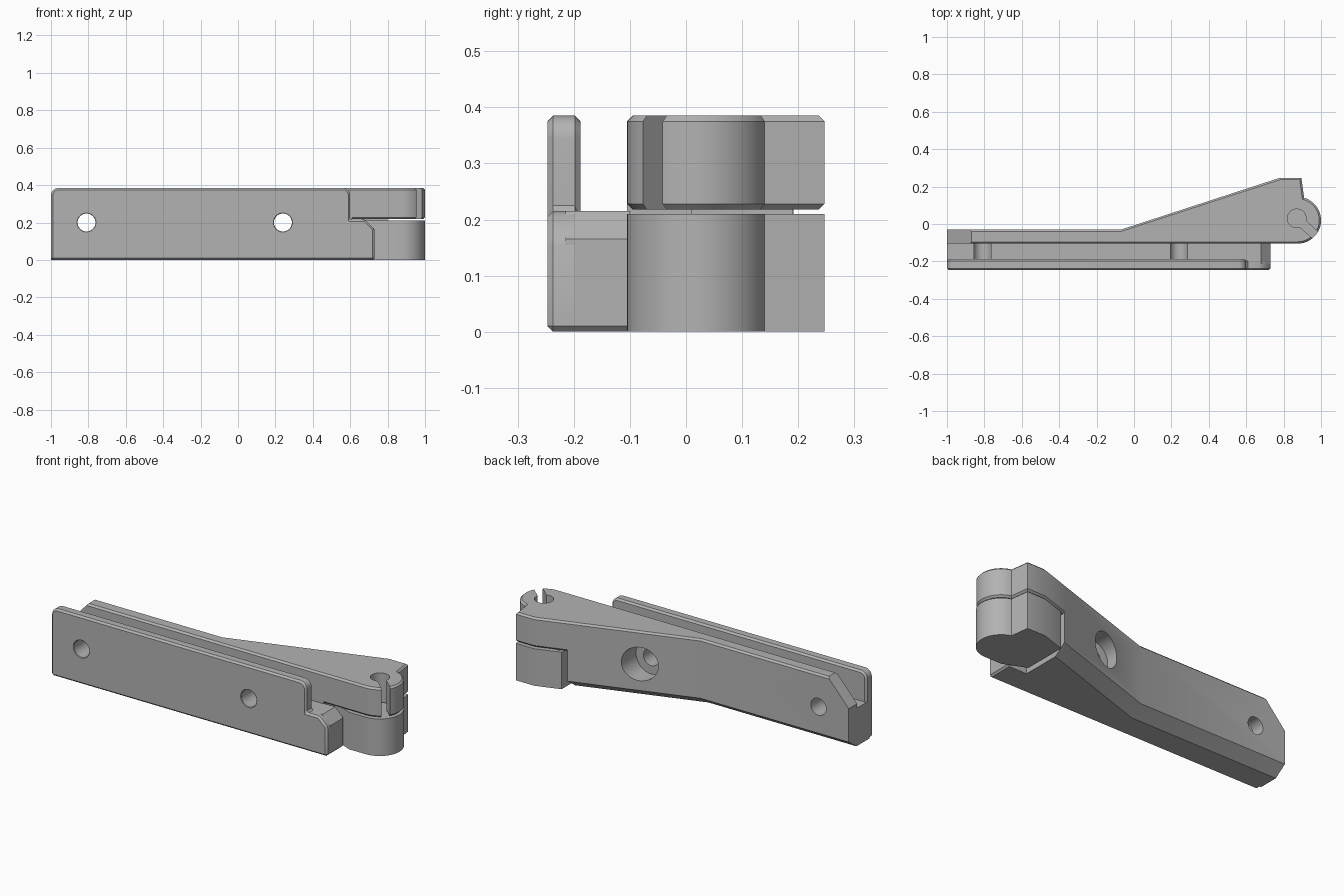
import bpy
import bmesh
from math import sin, cos, radians
from mathutils import Vector

if "Cube" in bpy.data.objects:
    bpy.data.objects.remove(bpy.data.objects["Cube"])

grey = bpy.data.materials.new("plain grey")
grey.use_nodes = True
COLOUR = (0.45, 0.45, 0.45, 1)
grey.diffuse_color = COLOUR
grey.node_tree.nodes["Principled BSDF"].inputs["Base Color"].default_value = COLOUR


def loft(name, rings):
    """Skin a closed solid through matching rings of 3D points."""
    bm = bmesh.new()
    loops = [[bm.verts.new(p) for p in ring] for ring in rings]
    n = len(loops[0])
    for a, b in zip(loops, loops[1:]):
        for i in range(n):
            j = (i + 1) % n
            bm.faces.new((a[i], a[j], b[j], b[i]))
    bm.faces.new(loops[0])
    bm.faces.new(loops[-1])
    bmesh.ops.recalc_face_normals(bm, faces=bm.faces)
    mesh = bpy.data.meshes.new(name)
    bm.to_mesh(mesh)
    bm.free()
    mesh.materials.append(grey)
    ob = bpy.data.objects.new(name, mesh)
    bpy.context.collection.objects.link(ob)
    return ob


def arc(cx, cy, r, start, end, steps):
    angles = [radians(start + (end - start) * i / steps) for i in range(steps + 1)]
    return [(cx + r * cos(a), cy + r * sin(a)) for a in angles]


def along_y(name, profile, y0, y1):
    return loft(name, [[(x, y, z) for x, z in profile] for y in (y0, y1)])


def along_z(name, profile, z0, z1):
    return loft(name, [[(x, y, z) for x, y in profile] for z in (z0, z1)])


def inset(profile, d):
    """Mitred inward offset of a counter-clockwise outline."""
    pts = [Vector(p) for p in profile]
    out = []
    for i, p in enumerate(pts):
        a = (p - pts[i - 1]).normalized()
        b = (pts[(i + 1) % len(pts)] - p).normalized()
        na, nb = Vector((-a.y, a.x)), Vector((-b.y, b.x))
        out.append(tuple(p + (na + nb) * d / (1 + na.dot(nb))))
    return out


def finish(ob, cutters=(), bevel=0):
    """Bevel, cut, apply and shade a part."""
    if bevel:
        m = ob.modifiers.new("edge", 'BEVEL')
        m.width, m.segments = bevel, 1
        m.limit_method, m.angle_limit = 'ANGLE', radians(30)
    for c in cutters:
        m = ob.modifiers.new("cut", 'BOOLEAN')
        m.operation, m.solver, m.object = 'DIFFERENCE', 'EXACT', c
    graph = bpy.context.evaluated_depsgraph_get()
    ob_mesh = bpy.data.meshes.new_from_object(ob.evaluated_get(graph))
    ob.modifiers.clear()
    ob.data = ob_mesh
    bpy.ops.object.select_all(action='DESELECT')
    ob.select_set(True)
    bpy.context.view_layer.objects.active = ob
    bpy.ops.object.shade_smooth_by_angle(angle=radians(25))


# Cutters: screw holes, counterbore, end slope, pin seat and its slot
HOLES = (-0.81, 0.24)
HOLE_Z, TOP = 0.2, 0.385
holes = [along_y("hole_cutter", arc(x, HOLE_Z, 0.048, 0, 350, 35), -0.5, 0.5) for x in HOLES]
rims = [loft("rim_cutter", [[(px, y, pz) for px, pz in arc(x, HOLE_Z, r, 0, 350, 35)]
                            for y, r in ((-0.26, 0.064), (-0.238, 0.042))]) for x in HOLES]
bore = along_y("bore_cutter", arc(HOLES[1], HOLE_Z, 0.095, 0, 350, 35), -0.03, 0.5)
slope = along_y("slope_cutter", [(-0.78, 0.485), (-1.1, 0.128), (-1.1, 0.485)], -0.3, 0.2)
seat = along_z("seat_cutter", arc(0.87, 0.03, 0.05, 0, 350, 35), 0.1, 0.5)
d, w = Vector((cos(radians(-42)), sin(radians(-42)))), 0.023
side, c = Vector((-d.y, d.x)) * w, Vector((0.87, 0.03))
slot = along_z("slot_cutter", [c - side, c + d * 0.3 - side, c + d * 0.3 + side, c + side], 0.1, 0.5)

# Front plate with rounded top corners and a step at the hinge end
R = 0.04
step = [(0.73, 0.165), (0.68, 0.215)]
plate = along_y("front_plate",
                [(-1, 0), (0.73, 0)] + step + [(0.6, 0.215)]
                + arc(0.6 - R, TOP - R, R, 0, 90, 6) + arc(R - 1, TOP - R, R, 90, 180, 6),
                -0.247, -0.188)
finish(plate, holes + rims, bevel=0.01)

# Channel floor joining the plate to the arm
floor = along_y("channel_floor", [(-1, 0), (0.72, 0), (0.73, 0.01)] + step + [(-1, 0.215)], -0.215, -0.1)
finish(floor, holes)

# Arm: one chamfered section carried along its length, flaring to the back
FRONT, CH = -0.105, 0.01
BEND, CREST = Vector((-0.07, -0.03)), Vector((0.78, 0.247))


def back_y(x):
    t = max(0, (x - BEND.x) / (CREST.x - BEND.x))
    return BEND.y + t * (CREST.y - BEND.y)


def section(x):
    b = back_y(x)
    return [(x, y, z) for y, z in (
        (FRONT, 0), (b - 0.07, 0), (b, 0.05), (b, TOP - CH),
        (b - CH, TOP), (FRONT + CH, TOP), (FRONT, TOP - CH))]


arm = loft("arm", [section(x) for x in (-1, BEND.x, 0.61)])
finish(arm, holes + [bore, slope])

# Hinge head with chamfered rims and an open pin seat
tip = arc(0.875, 0.02, 0.125, -90, 74, 24) + [(0.895, 0.247), tuple(CREST)]
outline = [(0.59, FRONT)] + tip + [(0.59, back_y(0.59))]
small = inset(outline, CH)
head = loft("hinge_head", [[(x, y, z) for x, y in ring] for ring, z in (
    (small, 0.218), (outline, 0.228), (outline, TOP - CH), (small, TOP))])
finish(head, [seat, slot])

# Lower hinge block below the head, and the neck that joins them
block = along_z("hinge_block", [(0.77, FRONT)] + tip + [(0.64, back_y(0.64)), (0.64, -0.05)], 0, 0.21)
finish(block)
neck = along_z("hinge_neck", [(0.66, 0.01), (0.8, 0.01), (0.8, 0.19), (0.66, 0.19)], 0.2, 0.23)
finish(neck)

for cutter in holes + rims + [bore, slope, seat, slot]:
    bpy.data.objects.remove(cutter)
